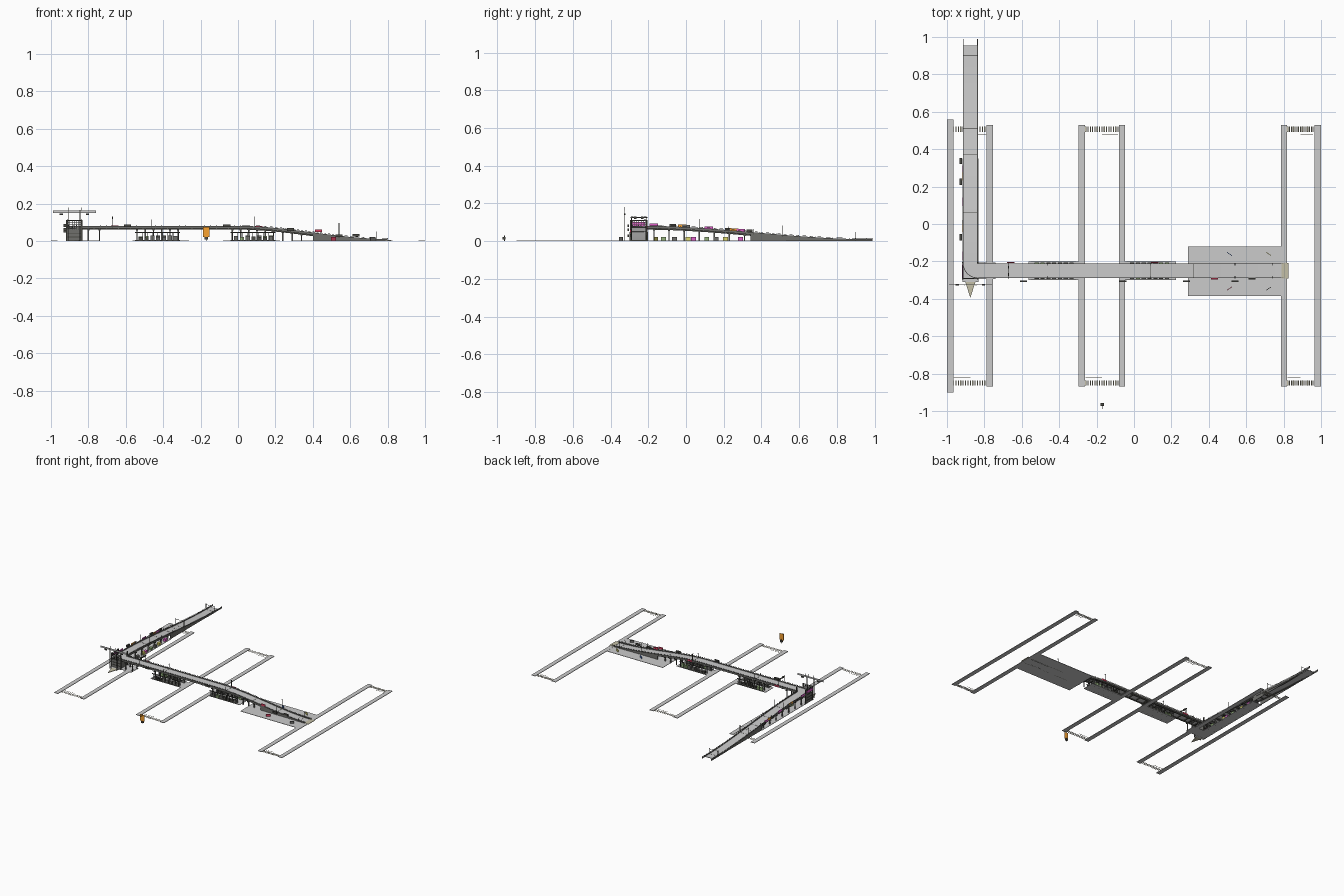
import bpy, bmesh, math, random
from mathutils import Matrix, Vector

if "Cube" in bpy.data.objects:
    bpy.data.objects.remove(bpy.data.objects["Cube"])
random.seed(4)
COL = {"dark": (.07, .07, .06), "steel": (.16, .16, .15), "tan": (.55, .52, .38), "orange": (.95, .36, .03),
       "pink": (.75, .12, .6), "red": (.7, .05, .12), "blue": (.08, .2, .6), "yellow": (.75, .7, .15),
       "green": (.3, .45, .2)}
MATS = {}

def finish(name, bm, col=None):
    bmesh.ops.recalc_face_normals(bm, faces=bm.faces)
    me = bpy.data.meshes.new(name)
    bm.to_mesh(me); bm.free()
    ob = bpy.data.objects.new(name, me)
    bpy.context.collection.objects.link(ob)
    if col:
        if col not in MATS:
            MATS[col] = bpy.data.materials.new(col)
            MATS[col].diffuse_color = (*COL[col], 1)
        me.materials.append(MATS[col])
    return ob

def boxes(name, items, col=None):
    """items: (cx, cy, bottom z, size x, size y, height[, z rotation])"""
    bm = bmesh.new()
    for it in items:
        x, y, z, sx, sy, sz = it[:6]
        rot = it[6] if len(it) > 6 else 0
        bmesh.ops.create_cube(bm, size=1, matrix=Matrix.Translation((x, y, z + sz / 2))
                              @ Matrix.Rotation(rot, 4, 'Z') @ Matrix.Diagonal((sx, sy, sz, 1)))
    return finish(name, bm, col)

def smooth(t):
    t = min(1, max(0, t))
    return t * t * (3 - 2 * t)

CX, CY = -.875, -.25                      # centre lines of the two legs
def zx(x): return .074 - .070 * smooth(x / .8)
def zy(y): return .074 - .070 * smooth((y + .22) / 1.18)

def path(y_end, x_end):
    """Centre line of the L shaped viaduct: (point, left normal)"""
    pts = []
    for i in range(41):
        y = y_end + (-.21 - y_end) * i / 40
        pts.append((Vector((CX, y, zy(y))), Vector((1, 0, 0))))
    for i in range(1, 8):
        a = math.pi / 2 * i / 8
        n = Vector((math.cos(a), math.sin(a), 0))
        pts.append((Vector((-.835, -.21, .074)) - n * .04, n))
    for i in range(51):
        x = -.835 + (x_end + .835) * i / 50
        pts.append((Vector((x, CY, zx(x))), Vector((0, 1, 0))))
    return pts

def sweep(name, pts, section, col=None):
    """section(z) gives (sideways offset, height) pairs"""
    bm = bmesh.new()
    rows = []
    for p, n in pts:
        rows.append([bm.verts.new((p.x + n.x * o, p.y + n.y * o, max(0, h))) for o, h in section(p.z)])
    k = len(rows[0])
    for a, b in zip(rows, rows[1:]):
        for j in range(k):
            bm.faces.new((a[j], a[(j + 1) % k], b[(j + 1) % k], b[j]))
    bm.faces.new(rows[0]); bm.faces.new(rows[-1])
    return finish(name, bm, col)

def bar(o0, o1, h0, h1):
    return lambda z: ((o0, z + h0), (o1, z + h0), (o1, z + h1), (o0, z + h1))

# viaduct deck, edge barriers, girders and hand rails
full = path(.955, .79)
edge = path(.988, .80)
sweep("road_deck", full, bar(-.037, .037, -.005, 0))
for s, side in ((-1, "outer"), (1, "inner")):
    sweep(side + "_barrier", edge, bar(s * .0365, s * .040, -.007, .007), "steel")
    sweep(side + "_handrail", edge, bar(s * .038, s * .0392, .0105, .0117), "dark")
    sweep(side + "_girder", full, bar(s * .026, s * .030, -.013, -.004), "dark")

# ramp side walls down to the ground
def wall(s): return lambda z: ((s * .034, 0), (s * .038, 0), (s * .038, z - .003), (s * .034, z - .003))
for s in (-1, 1):
    sweep("east_ramp_wall", [q for q in full if q[0].x > .38], wall(s), "steel")
    sweep("north_ramp_wall", [q for q in full if q[0].y > .34], wall(s), "steel")

# rail posts, cross beams
posts, beams = [], []
for i, (p, n) in enumerate(edge):
    for s in (-1, 1):
        q = p + n * s * .0386
        posts.append((q.x, q.y, q.z + .006, .0015, .0015, .0055))
    if i % 2 == 0 and p.z > .03:
        a = math.atan2(n.y, n.x)
        beams.append((p.x, p.y, p.z - .012, .07, .004, .007, a))
boxes("rail_posts", posts, "dark")
boxes("deck_cross_beams", beams, "dark")

# expansion joints on the road
boxes("road_joints", [(x, CY, zx(x) - .0005, .0015, .073, .0012) for x in (-.46, .09, .32, .54, .74)]
      + [(CX, y, zy(y) - .0005, .073, .0015, .0012) for y in (.06, .225, .37, .455, .51, .9)], "dark")

# columns and caps under the raised parts
cols, caps = [], []
for x in [-.80, -.74] + [-.54 + .044 * i for i in range(6)] + [-.03 + .044 * i for i in range(6)] + [.24, .29, .34]:
    for s in (-1, 1):
        cols.append((x, CY + s * .028, 0, .007, .007, zx(x) - .008))
    caps.append((x, CY, zx(x) - .017, .010, .078, .006))
for y in [-.17 + .08 * i for i in range(7)]:
    for s in (-1, 1):
        cols.append((CX + s * .028, y, 0, .007, .007, zy(y) - .008))
    caps.append((CX, y, zy(y) - .017, .078, .010, .006))
boxes("support_columns", cols, "steel")
boxes("column_caps", caps, "dark")

# paved pads on the ground, with fences along the two under-deck lots
boxes("ground_pads", [(.54, -.2525, 0, .50, .265, .003), (-.43, CY, 0, .27, .10, .003),
                      (.08, CY, 0, .29, .10, .003), (CX, .02, 0, .085, .66, .003), (-.82, CY, 0, .16, .09, .003)])
lot = []
for x0, x1 in ((-.54, -.32), (-.03, .19)):
    for y in (-.299, -.202):
        lot.append(((x0 + x1) / 2, y, .043, x1 - x0 + .02, .003, .006))
        lot.append(((x0 + x1) / 2, y, .003, x1 - x0 + .02, .002, .003))
        lot += [(x0 + (x1 - x0) * i / 8, y, 0, .003, .003, .045) for i in range(9)]
boxes("lot_frames", lot, "dark")

# stalls and crates under the viaduct
stalls = {"dark": [], "steel": [], "green": [], "yellow": [], "pink": []}
for x0 in (-.52, -.01):
    for i in range(7):
        for s in (-1, 1):
            c = random.choice(["dark", "dark", "steel", "green"])
            stalls[c].append((x0 + i * .031, CY + s * .034, .003, .022, .018, random.uniform(.015, .03)))
for i, y in enumerate((-.12, -.06, .01, .04, .11, .16, .21, .29)):
    stalls[("green", "steel", "yellow", "pink")[i % 4]].append((-.848, y, .003, .02, .026, .018))
for c, it in stalls.items():
    boxes("under_deck_stalls_" + c, it, c)

# corner tower below and around the bend
tower = [(CX + sx * .040, CY + sy * .043, 0, .008, .008, .112) for sx in (-1, 1) for sy in (-1, 1)]
tower += [(CX, CY - .043, z, .085, .003, .004) for z in (.02, .04, .088, .098, .108)]
tower += [(CX - .041, CY, z, .003, .088, .004) for z in (.02, .04, .088, .098, .108)]
tower += [(CX - .036 + .012 * i, CY - .043, .06, .002, .002, .05) for i in range(7)]
tower += [(CX - .041, CY - .036 + .012 * i, .06, .002, .002, .05) for i in range(7)]
boxes("corner_tower_frame", tower, "dark")
boxes("corner_tower_walls", [(CX, CY - .04, 0, .078, .004, .066), (CX - .038, CY, 0, .004, .08, .066),
                             (CX + .036, CY - .005, 0, .004, .07, .06)], "steel")

# overhead sign frame in front of the corner
boxes("corner_sign_board", [(CX, -.325, .150, .23, .004, .012)])
boxes("corner_sign_frame", [(CX + s * .03, -.325, 0, .005, .005, .165) for s in (-1, 1)]
      + [(CX + .1 * s, -.325, .138, .018, .008, .01) for s in (-.7, .7)]
      + [(CX + d, -.325, .16, .0015, .0015, .02) for d in (-.03, .02, .04)], "dark")

# triangular traffic island
bm = bmesh.new()
tri = [bm.verts.new(v) for v in ((-.902, -.31, 0), (-.848, -.31, 0), (CX, -.395, 0))]
f = bm.faces.new(tri)
up = bmesh.ops.extrude_face_region(bm, geom=[f])["geom"]
bmesh.ops.translate(bm, vec=(0, 0, .004), verts=[g for g in up if isinstance(g, bmesh.types.BMVert)])
finish("traffic_island", bm, "tan")

# lamp posts and overhead gantries on the deck
lamps = []
for x, h, cross in ((-.67, .06, 1), (-.46, .045, 0), (.09, .065, 0), (.54, .08, 0), (.74, .05, 0)):
    for s in (-1, 1):
        hh = h if cross or s == 1 else h * .6
        lamps.append((x, CY + s * .039, zx(x) - .005, .003, .003, hh))
        lamps.append((x, CY + s * .034, zx(x) - .006 + hh, .003, .013, .0015))
    if cross:
        lamps.append((x, CY, zx(x) + h - .012, .004, .09, .006))
        lamps += [(x, CY + d, zx(x) + h - .016, .006, .014, .014) for d in (-.02, .018)]
for y, h, cross in ((.9, .05, 1), (.51, .062, 1), (.36, .03, 0), (.225, .03, 0), (.07, .06, 0)):
    for s in (-1, 1):
        lamps.append((CX + s * .039, y, zy(y) - .005, .003, .003, h))
    if cross:
        lamps.append((CX, y, zy(y) + h - .012, .08, .002, .002))
boxes("lamp_posts_and_gantries", lamps, "dark")

# hanging notice boards outside the barriers
for i, (x, c) in enumerate(((-.59, "dark"), (-.06, "dark"), (.28, "dark"), (.54, "dark"), (.43, "red"), (.63, "dark"))):
    boxes("front_board", [(x, -.305 if i < 4 else -.294, zx(x) + (0 if i < 4 else .012), .038, .008, .014)], c)
for y, c in ((.337, "dark"), (.29, "pink"), (.255, "orange"), (.225, "dark"), (.12, "pink"),
             (0, "steel"), (-.02, "orange"), (-.07, "dark"), (-.17, "pink")):
    w = .012 if c == "dark" else .003
    boxes("west_board_" + c, [(-.926 if c == "dark" else -.918, y, zy(y) + .004, w, .034 if c == "dark" else .045, .015)], c)
boxes("corner_board", [(-.918, -.255, .08, .003, .075, .02)], "pink")
boxes("inner_boards", [(x, -.206, zx(x) - .002, .04, .003, .012) for x in (-.66, .11)], "red")

# small angled panels beside the east ramp
for (x, y, r), c in zip(((.51, -.16, -.6), (.72, -.16, -.6), (.51, -.345, .6), (.72, -.345, .6)),
                        ("blue", "yellow", "red", "steel")):
    boxes("ramp_panel_" + c, [(x, y, .003, .032, .003, .018, r)], c)

# pavements along the three crossing streets
walks = [(-.983, -.17, 0, .034, 1.46, .004)]
walks += [(x, -.17, 0, .034, 1.40, .004) for x in (-.772, -.279, -.064, .802, .982)]
boxes("pavements", walks)
boxes("east_ramp_apron", [(.808, CY, .002, .038, .082, .0035)], "tan")

# zebra crossings and stop lines
zebra, stops = [], []
for x0, x1 in ((-.965, -.785), (-.258, -.085), (.822, .958)):
    m = (x0 + x1) / 2
    for y, s in ((.507, 1), (-.85, -1)):
        n = 15
        zebra += [(x0 + (x1 - x0) * i / (n - 1), y, 0, .006, .028, .001) for i in range(n)]
        stops.append((m + s * (x1 - x0) / 4, y - .027 * s, 0, (x1 - x0) / 2, .003, .001))
boxes("zebra_crossings", zebra, "tan")
boxes("stop_lines", stops, "tan")

# freestanding orange notice in the street
boxes("street_notice_panel", [(-.17, -.968, .022, .036, .002, .052)], "orange")
boxes("street_notice_stand", [(-.17, -.963, 0, .004, .004, .03), (-.17, -.965, .008, .018, .014, .014),
                              (-.17, -.978, .066, .004, .022, .002)], "dark")

for m in bpy.data.materials:
    if m.users and not m.is_grease_pencil:
        m.use_nodes = True
        m.node_tree.nodes["Principled BSDF"].inputs["Base Color"].default_value = m.diffuse_color
